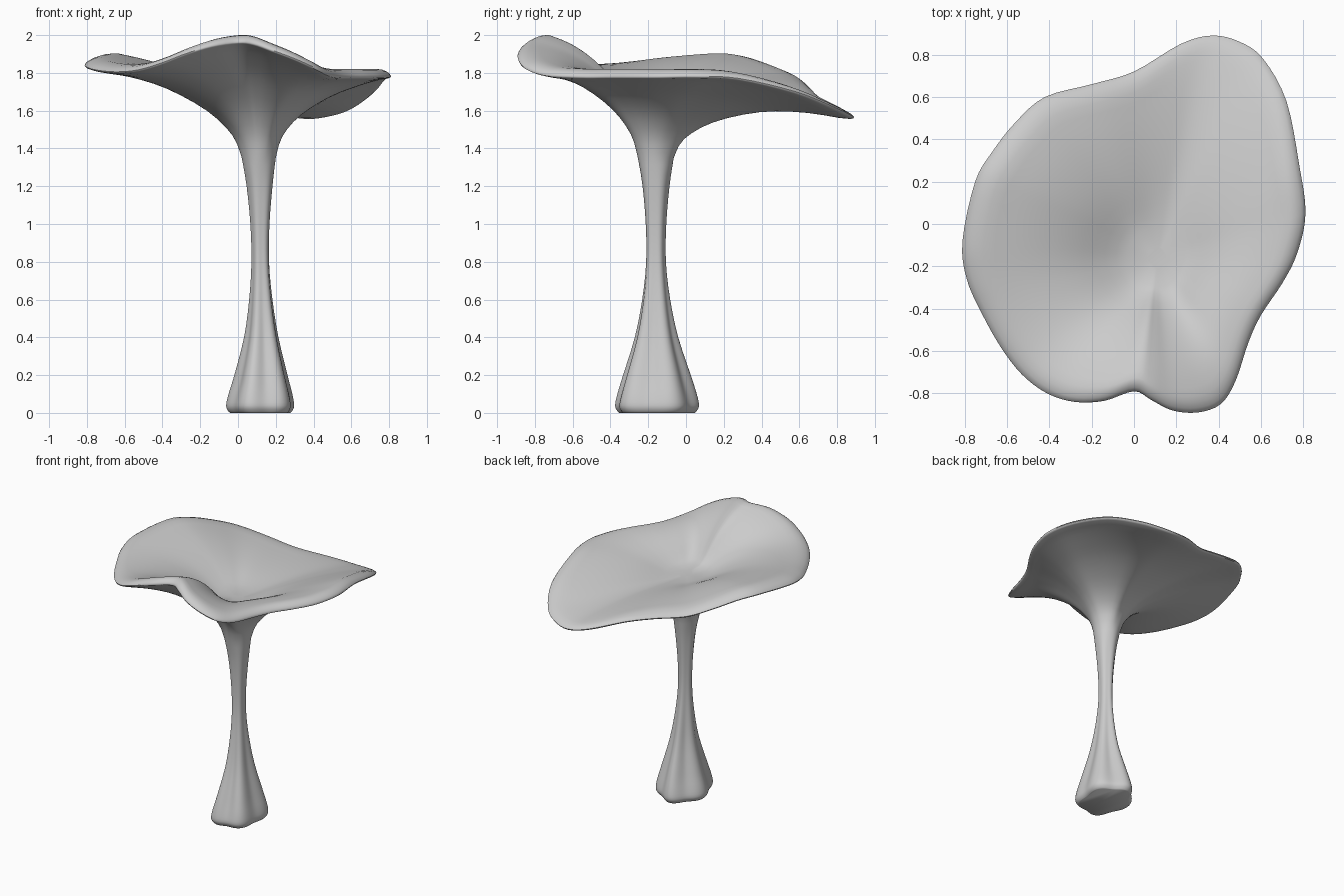
import bpy, bmesh, math

if "Cube" in bpy.data.objects:
    bpy.data.objects.remove(bpy.data.objects["Cube"])


def spline(pts, steps, closed=False):
    """Catmull-Rom curve through points of any dimension."""
    n, out = len(pts), []

    def get(i):
        return pts[i % n] if closed else pts[max(0, min(n - 1, i))]
    for i in range(n if closed else n - 1):
        a, b, c, d = (get(i + k) for k in (-1, 0, 1, 2))
        for s in range(steps):
            t = s / steps
            out.append(tuple(
                0.5 * (2 * q + (r - p) * t + (2 * p - 5 * q + 4 * r - w) * t * t
                       + (3 * q - p - 3 * r + w) * t ** 3)
                for p, q, r, w in zip(a, b, c, d)))
    if not closed:
        out.append(tuple(pts[-1]))
    return out


# Wavy rim of the cap: x, y and height of the lower lip edge
RIM = [
    (.81, .05, 1.772), (.78, .28, 1.76), (.72, .58, 1.69), (.61, .78, 1.61),
    (.50, .86, 1.572), (.37, .89, 1.556), (.22, .85, 1.58), (0, .72, 1.645),
    (-.20, .66, 1.70), (-.42, .60, 1.75), (-.56, .48, 1.80), (-.67, .34, 1.842),
    (-.75, .20, 1.855), (-.81, -.08, 1.835), (-.79, -.26, 1.815), (-.72, -.42, 1.80),
    (-.63, -.58, 1.795), (-.53, -.71, 1.805), (-.41, -.80, 1.84), (-.28, -.84, 1.89),
    (-.14, -.835, 1.932), (0, -.79, 1.952), (.08, -.83, 1.945), (.18, -.88, 1.91),
    (.30, -.89, 1.865), (.41, -.85, 1.815), (.48, -.74, 1.78), (.54, -.56, 1.77),
    (.60, -.43, 1.77), (.70, -.28, 1.77), (.77, -.14, 1.77)]
# Stem: height, x radius, y radius, lobe depth
STEM = [
    (0, .165, .208, .07), (.012, .178, .22, .07), (.04, .187, .231, .07),
    (.1, .176, .219, .08), (.2, .147, .187, .09), (.4, .095, .12, .09),
    (.6, .064, .077, .07), (.8, .048, .054, .05), (1.0, .052, .056, .04),
    (1.2, .07, .073, .03), (1.35, .09, .095, 0)]
# Underside of the cap: fraction from stem to rim, height
UNDER = [(0, 1.35), (.06, 1.47), (.22, 1.60), (.48, 1.72), (.74, 1.79), (.98, 1.83)]
CX, CY = .11, -.16
FLOOR = 1.645

rim = spline(RIM, 4, True)
n = len(rim)
angles = [math.atan2(y - CY, x - CX) for x, y, z in rim]
blur = [sum(rim[(i + k) % n][2] for k in range(-12, 13)) / 25 for i in range(n)]


def stem_ring(z, rx, ry, lobe):
    ring = []
    for a in angles:
        k = 1 - lobe * (1 - math.cos(5 * a - 2.36))
        ring.append((CX + .18 * lobe + rx * k * math.cos(a), CY + ry * k * math.sin(a), z))
    return ring


def cap_ring(t, height):
    """Ring between stem top and rim; waves fade toward the middle."""
    ring = []
    w = min(1, t / .9) ** 2
    for a, (x, y, z), b in zip(angles, rim, blur):
        sx, sy = CX + .09 * math.cos(a), CY + .095 * math.sin(a)
        ring.append((sx + (x - sx) * t, sy + (y - sy) * t, height(b + (z - b) * w)))
    return ring


under_pts = spline(UNDER, 3)


def under_at(t, z):
    h = 1.83
    for (t0, h0), (t1, h1) in zip(under_pts, under_pts[1:]):
        if t <= t1:
            h = h0 + (h1 - h0) * (t - t0) / (t1 - t0)
            break
    return h + (z - 1.83) * min(1, t / .98) ** .85


def top_at(t, z):
    u = t / .88
    g = math.sin(math.pi / 2 * u) * (1 - math.exp(-(u / .18) ** 2))
    return max(FLOOR + (z + .05 - FLOOR) * g, under_at(t, z) + .035)


# Stem, funnel underside, rounded lip and hollow top as one skin
rings = [stem_ring(*p) for p in spline(STEM, 3)]
rings += [cap_ring(t, lambda z, t=t: under_at(t, z)) for t, h in under_pts[1:]]
for t, dz in ((.996, .004), (1, .011), (.99, .022), (.965, .035), (.925, .045)):
    rings.append(cap_ring(t, lambda z, dz=dz: z + dz))
first = len(rings) + 1
for i in range(14):
    t = .88 * (1 - i / 14)
    rings.append(cap_ring(t, lambda z, t=t: top_at(t, z)))
rings.append([(CX + .05 * math.cos(a), CY + .05 * math.sin(a), FLOOR) for a in angles])

bm = bmesh.new()
loops = [[bm.verts.new(p) for p in r] for r in rings]
for lo, hi in zip(loops, loops[1:]):
    for j in range(n):
        k = (j + 1) % n
        bm.faces.new((lo[j], lo[k], hi[k], hi[j]))
bm.faces.new(loops[0][::-1])
bm.faces.new(loops[-1])

# Soften the hollow where the slopes meet
inner = [v for r in loops[first:] for v in r]
for _ in range(10):
    bmesh.ops.smooth_vert(bm, verts=inner, factor=.5, use_axis_x=False,
                          use_axis_y=False, use_axis_z=True)
bmesh.ops.recalc_face_normals(bm, faces=bm.faces[:])

mesh = bpy.data.meshes.new("mushroom")
bm.to_mesh(mesh)
bm.free()
obj = bpy.data.objects.new("mushroom", mesh)
bpy.context.collection.objects.link(obj)
bpy.context.view_layer.objects.active = obj
obj.select_set(True)
bpy.ops.object.shade_smooth_by_angle(angle=math.radians(50))
